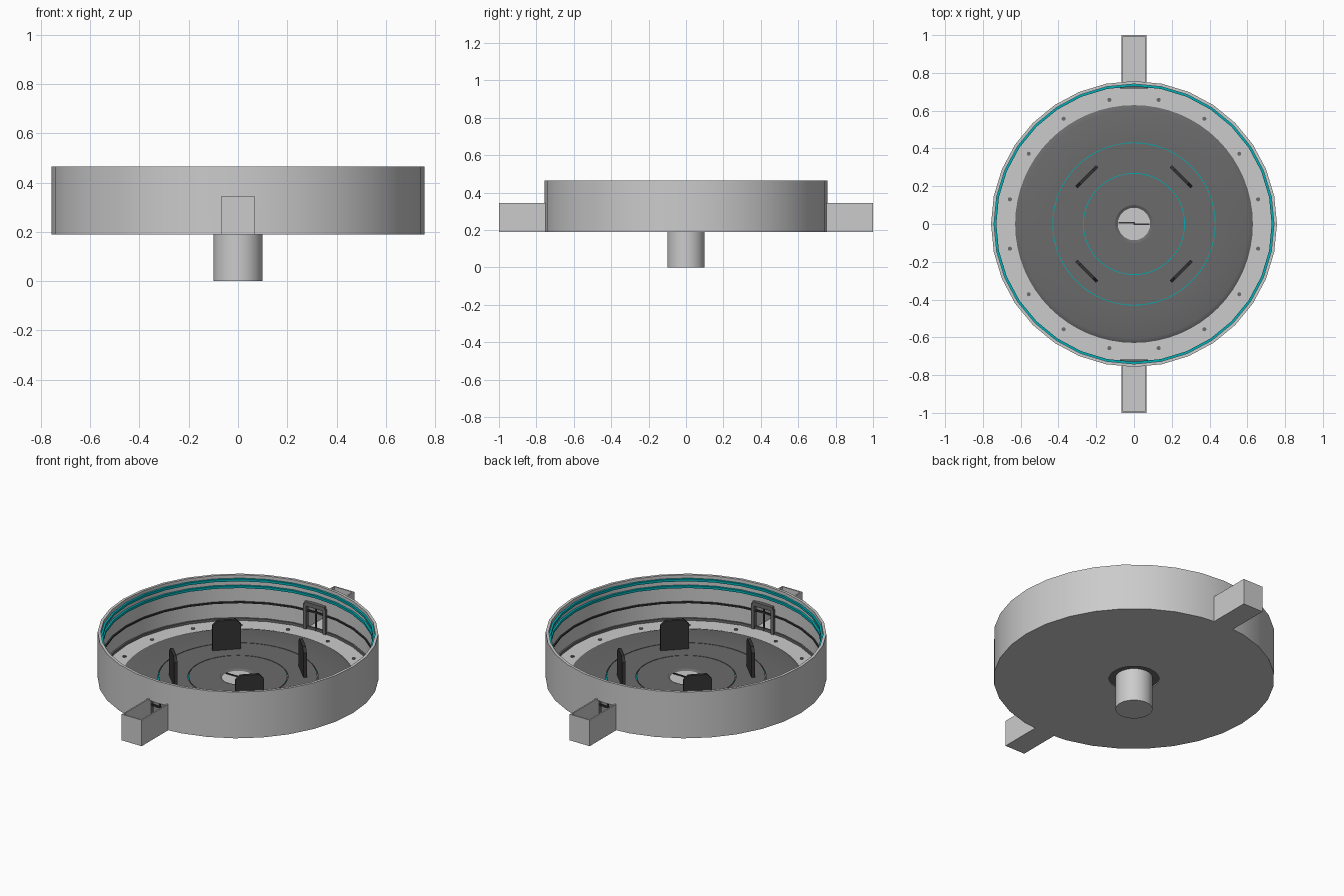
import bpy, bmesh, math
from mathutils import Matrix, Vector

if "Cube" in bpy.data.objects:
    bpy.data.objects.remove(bpy.data.objects["Cube"])


def mat(name, c):
    m = bpy.data.materials.new(name)
    m.diffuse_color = (*c, 1)
    m.use_nodes = True
    m.node_tree.nodes["Principled BSDF"].inputs["Base Color"].default_value = m.diffuse_color
    return m


LIGHT = mat("light_grey", (0.60, 0.60, 0.60))
DARK = mat("dark_grey", (0.145, 0.145, 0.145))
BLACK = mat("charcoal", (0.035, 0.035, 0.035))
TEAL = mat("teal", (0.0, 0.42, 0.46))
MATS = [LIGHT, DARK, BLACK, TEAL]


def finish(name, bm, mats, smooth=True):
    bmesh.ops.recalc_face_normals(bm, faces=bm.faces)
    me = bpy.data.meshes.new(name)
    bm.to_mesh(me)
    bm.free()
    for m in mats:
        me.materials.append(m)
    ob = bpy.data.objects.new(name, me)
    bpy.context.collection.objects.link(ob)
    if smooth:
        bpy.ops.object.select_all(action='DESELECT')
        ob.select_set(True)
        bpy.context.view_layer.objects.active = ob
        bpy.ops.object.shade_smooth_by_angle(angle=math.radians(25))
    return ob


def lathe(name, prof, mats, segs=32, closed=True, ids=None):
    """Spin (radius, z) points; ids gives a material slot per profile segment."""
    bm = bmesh.new()
    rings = []
    for r, z in prof:
        rings.append([bm.verts.new((r * math.cos(2 * math.pi * k / segs),
                                    r * math.sin(2 * math.pi * k / segs), z)) for k in range(segs)])
    n = len(prof)
    for i in range(n if closed else n - 1):
        a, b = rings[i], rings[(i + 1) % n]
        for k in range(segs):
            j = (k + 1) % segs
            f = bm.faces.new((a[k], a[j], b[j], b[k]))
            f.material_index = ids[i] if ids else 0
    return finish(name, bm, mats)


def band(name, r0, r1, z0, z1, m, segs=32):
    return lathe(name, [(r0, z0), (r1, z0), (r1, z1), (r0, z1)], [m], segs)


def boxes(name, spans, m):
    """One object from several (x0,x1,y0,y1,z0,z1) boxes."""
    bm = bmesh.new()
    for x0, x1, y0, y1, z0, z1 in spans:
        mx = Matrix.Translation(((x0 + x1) / 2, (y0 + y1) / 2, (z0 + z1) / 2)) @ \
            Matrix.Diagonal((x1 - x0, y1 - y0, z1 - z0, 1))
        bmesh.ops.create_cube(bm, size=1, matrix=mx)
    return finish(name, bm, [m], False)


def cylinder(name, r, z0, z1, m, segs=32):
    bm = bmesh.new()
    bmesh.ops.create_cone(bm, cap_ends=True, segments=segs, radius1=r, radius2=r,
                          depth=z1 - z0, matrix=Matrix.Translation((0, 0, (z0 + z1) / 2)))
    return finish(name, bm, [m])


# Outer wall, with a doorway cut at the front and back
wall = band("outer_wall", 0.741, 0.757, 0.19, 0.465, LIGHT)
cutter = boxes("doorway_cutter", [(-0.056, 0.056, -0.9, 0.9, 0.205, 0.335)], LIGHT)
mod = wall.modifiers.new("doorways", 'BOOLEAN')
mod.operation = 'DIFFERENCE'
mod.object = cutter
mod.solver = 'EXACT'
bpy.ops.object.select_all(action='DESELECT')
wall.select_set(True)
bpy.context.view_layer.objects.active = wall
bpy.ops.object.modifier_apply(modifier=mod.name)
bpy.data.objects.remove(cutter)

# Base plate with the light outer floor ring
band("base_plate", 0.135, 0.745, 0.190, 0.198, LIGHT)

# Raised dark floor with two narrow lit grooves
top, low = 0.206, 0.200
prof, ids = [(0.632, 0.196), (0.628, 0.199), (0.605, top)], [1, 1, 1]
for r in (0.43, 0.268):
    prof += [(r + .002, top), (r + .002, low), (r - .002, low), (r - .002, top)]
    ids += [1, 3, 1, 1]
prof += [(0.10, top), (0.083, 0.197)]
ids += [1, 1]
lathe("dark_floor", prof, MATS, 64, True, ids)

# Centre post and the wire across its top
cylinder("centre_post", 0.10, 0.0, 0.196, LIGHT)
cylinder("post_top", 0.086, 0.196, 0.199, LIGHT)
boxes("centre_wire", [(-0.083, 0.005, 0.002, 0.010, 0.198, 0.204),
                      (-0.003, 0.005, -0.006, 0.010, 0.198, 0.204),
                      (-0.003, 0.083, -0.006, 0.002, 0.198, 0.204)], BLACK)

# Light strips, wire and skirting inside the wall
band("upper_light_strip", 0.729, 0.743, 0.432, 0.446, TEAL)
band("lower_light_strip", 0.729, 0.743, 0.392, 0.406, TEAL)
band("wall_wire", 0.733, 0.743, 0.300, 0.309, BLACK)
band("skirting", 0.732, 0.743, 0.197, 0.212, DARK)

# Screws on the floor ring
bm = bmesh.new()
for k in range(16):
    a = math.radians(11.25 + 22.5 * k)
    bmesh.ops.create_cone(bm, cap_ends=True, segments=10, radius1=0.011, radius2=0.011, depth=0.006,
                          matrix=Matrix.Translation((0.67 * math.cos(a), 0.67 * math.sin(a), 0.199)))
finish("floor_screws", bm, [DARK])

# Four upright plates with clipped top corners
outline = [(-.078, .2), (.078, .2), (.078, .352), (.052, .38), (-.052, .38), (-.078, .352)]
for i in range(4):
    bm = bmesh.new()
    f = bm.faces.new([bm.verts.new((0.345, y, z)) for y, z in outline])
    ext = bmesh.ops.extrude_face_region(bm, geom=[f])["geom"]
    bmesh.ops.translate(bm, vec=Vector((0.018, 0, 0)),
                        verts=[v for v in ext if isinstance(v, bmesh.types.BMVert)])
    bmesh.ops.rotate(bm, verts=bm.verts, cent=(0, 0, 0),
                     matrix=Matrix.Rotation(math.radians(45 + 90 * i), 3, 'Z'))
    finish("upright_plate_%d" % (i + 1), bm, [BLACK], False)

# Open-topped side channels and doorway frames, front and back
for side, s in (("front", -1), ("back", 1)):
    def sp(x0, x1, y0, y1, z0, z1):
        y0, y1 = sorted((s * y0, s * y1))
        return (x0, x1, y0, y1, z0, z1)
    boxes(side + "_channel", [sp(-.066, .066, .745, 1.0, .19, .2),
                              sp(-.066, -.058, .745, 1.0, .2, .345),
                              sp(.058, .066, .745, 1.0, .2, .345),
                              sp(-.058, .058, .992, 1.0, .2, .345)], LIGHT)
    boxes(side + "_door_frame", [sp(-.074, -.054, .718, .745, .198, .345),
                                 sp(.054, .074, .718, .745, .198, .345),
                                 sp(-.066, .066, .718, .745, .335, .36)], DARK)
    boxes(side + "_door_bar", [sp(-.005, .005, .73, .738, .198, .335)], BLACK)
